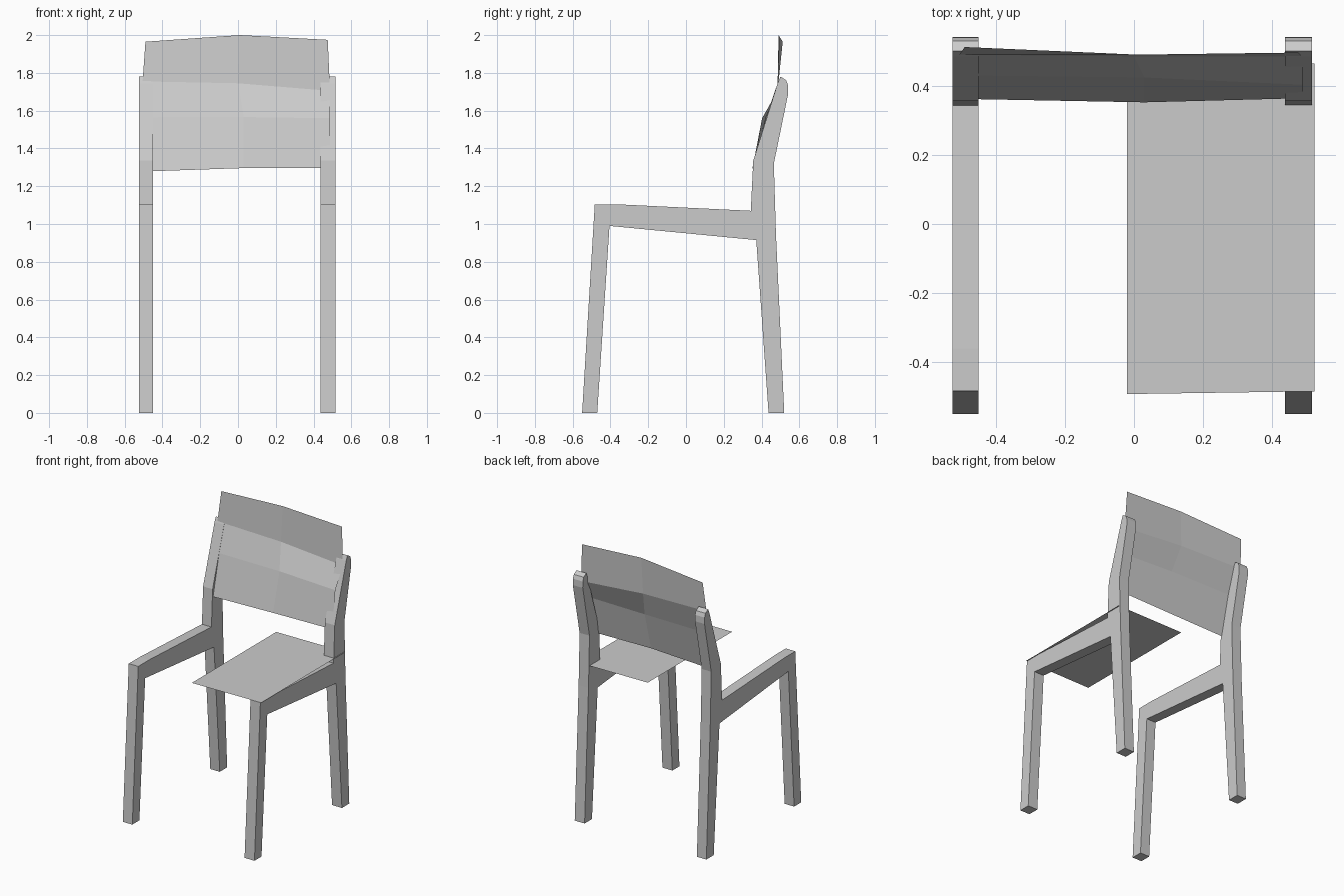
import bpy


def make_object(name, verts, faces):
    mesh = bpy.data.meshes.new(name)
    mesh.from_pydata(verts, [], faces)
    mesh.update()
    obj = bpy.data.objects.new(name, mesh)
    bpy.context.collection.objects.link(obj)
    return obj


def side_frame(name, x0, x1):
    n = len(PROFILE)
    verts = [(x, y, z) for x in (x0, x1) for y, z in PROFILE]
    faces = [tuple(reversed(range(n))), tuple(range(n, 2 * n))]
    faces += [(i, (i + 1) % n, n + (i + 1) % n, n + i) for i in range(n)]
    return make_object(name, verts, faces)


# Side frames: legs, seat rail and back post in one (y, z) outline
PROFILE = [
    (-0.55, 0), (-0.47, 0), (-0.405, 0.99), (0.372, 0.915),
    (0.437, 0), (0.52, 0), (0.476, 0.95), (0.465, 1.32),
    (0.541, 1.69), (0.54, 1.735), (0.53, 1.762), (0.50, 1.78),
    (0.485, 1.745), (0.356, 1.335), (0.343, 1.07),
    (-0.36, 1.104), (-0.483, 1.104),
]
side_frame("left_side_frame", -0.525, -0.45)
side_frame("right_side_frame", 0.437, 0.515)

# Seat: single thin panel reaching from the middle to the right frame
make_object("seat_panel",
            [(-0.02, -0.492, 1.105), (0.522, -0.484, 1.105),
             (0.522, 0.465, 1.105), (-0.02, 0.46, 1.105)],
            [(0, 1, 2, 3)])

# Backrest: thin bent sheet, rows from bottom to top, left / middle / right
ROWS = [
    [(-0.50, 0.362, 1.278), (0.03, 0.352, 1.296), (0.487, 0.364, 1.297)],
    [(-0.505, 0.43, 1.565), (0.03, 0.424, 1.566), (0.487, 0.403, 1.56)],
    [(-0.505, 0.49, 1.755), (0.00, 0.485, 1.745), (0.487, 0.485, 1.705)],
    [(-0.49, 0.512, 1.965), (0.01, 0.49, 2.0), (0.475, 0.496, 1.975)],
]
make_object("backrest", [p for row in ROWS for p in row],
            [(3 * r + c, 3 * r + c + 1, 3 * r + c + 4, 3 * r + c + 3)
             for r in range(3) for c in range(2)])
